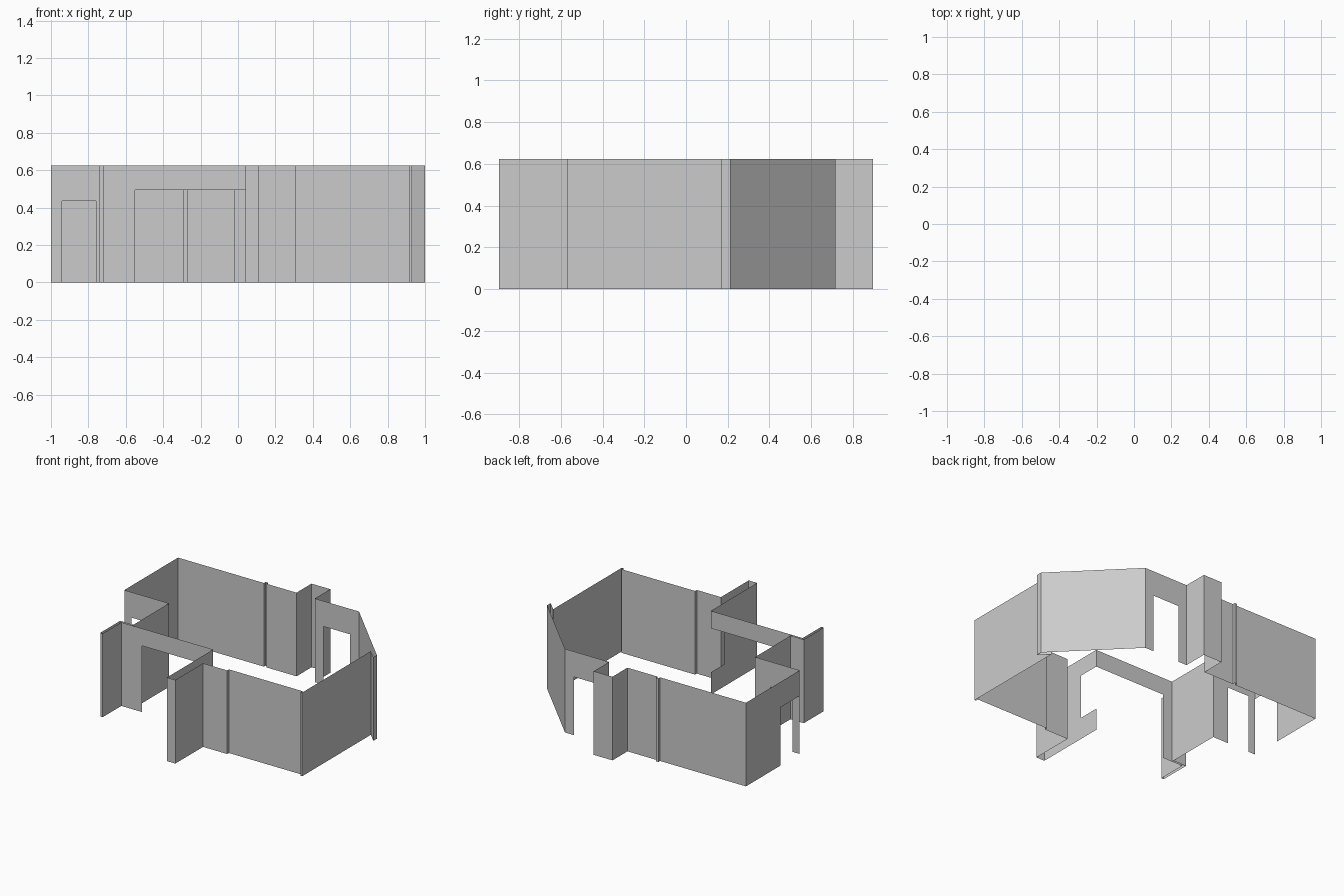
import bpy, bmesh
from mathutils import Vector

if "Cube" in bpy.data.objects:
    bpy.data.objects.remove(bpy.data.objects["Cube"])

H = 0.625        # wall height
DOOR = 0.435     # door head height
ARCH = 0.495     # wide opening head height


def panels(name, pieces):
    """One object of vertical panels; piece = (start, end, z low, z high)."""
    bm = bmesh.new()
    for p, q, z0, z1 in pieces:
        corners = [(*p, z0), (*q, z0), (*q, z1), (*p, z1)]
        bm.faces.new([bm.verts.new(c) for c in corners])
    bmesh.ops.remove_doubles(bm, verts=bm.verts, dist=0.0005)
    mesh = bpy.data.meshes.new(name)
    bm.to_mesh(mesh)
    bm.free()
    obj = bpy.data.objects.new(name, mesh)
    bpy.context.collection.objects.link(obj)


def run(name, points):
    """Full-height wall following a floor-plan path."""
    panels(name, [(p, q, 0, H) for p, q in zip(points, points[1:])])


def pierced(name, p, q, t0, t1, z0, z1):
    """Straight wall with an opening between fractions t0..t1, heights z0..z1."""
    a, b = Vector(p), Vector(q)
    m, n = a.lerp(b, t0), a.lerp(b, t1)
    pieces = [(a, m, 0, H), (m, n, 0, z0), (m, n, z1, H), (n, b, 0, H)]
    panels(name, [w for w in pieces
                  if (w[1] - w[0]).length > 1e-4 and w[3] - w[2] > 1e-4])


# back wall with its thin pier and the rear alcove
run("back_wall", [(-1, .72), (-.29, .72), (-.29, .74), (-.27, .74), (-.27, .72),
                  (-.02, .72), (-.02, .897), (.135, .897), (.135, .715)])
# back door wall
pierced("back_door_wall", (.135, .715), (.5, .715), .2, .8, 0, DOOR)
# diagonal wall with wrapped end, then the right wall and the recessed front wall
run("diagonal_and_right_wall", [(.5, .715), (1, .212), (1, .17), (.93, .24), (.93, -.57)])
run("front_wall", [(.93, -.57), (.918, -.57), (.918, -.55), (.31, -.55), (.31, -.57),
                   (.11, -.57), (.11, -.897), (.04, -.897)])
# passage side wall with a window beside the wide opening
pierced("window_wall", (.04, -.897), (.04, -.35), .705, 1, .165, ARCH)
# front wall with the wide opening
pierced("wide_opening_wall", (-.72, -.35), (.04, -.35), .17 / .76, 1, 0, ARCH)
# thin wing wall on the front left
run("wing_wall", [(-.72, -.35), (-.72, -.57), (-.74, -.57), (-.74, -.335), (-.63, -.335)])
# left side of the room
run("inner_left_wall", [(-.63, -.35), (-.63, .085)])
pierced("left_door_wall", (-.63, .085), (-1, .085), .13 / .37, .31 / .37, 0, DOOR)
pierced("left_wall", (-1, .085), (-1, .72), 0, .228 / .635, 0, DOOR)
